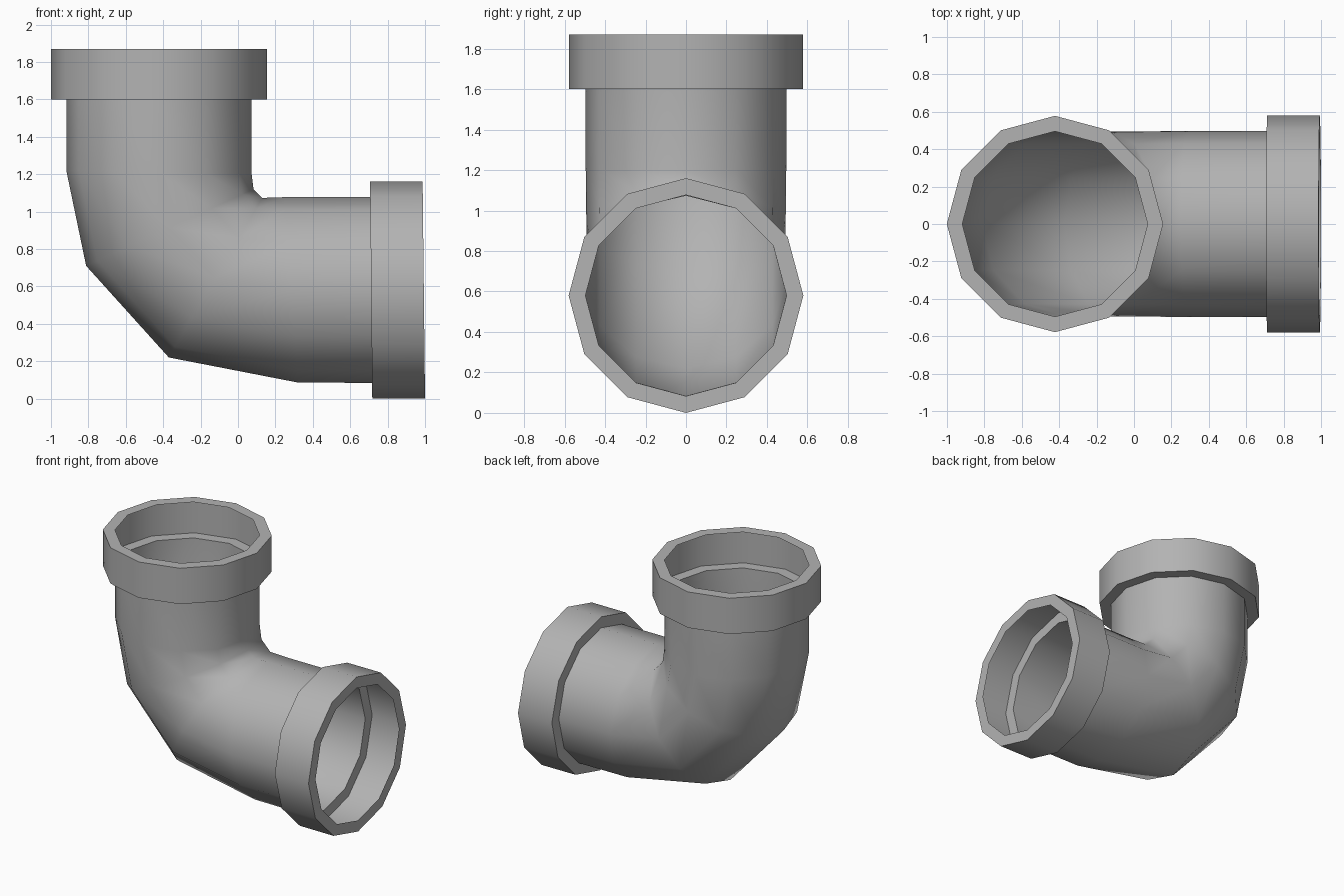
import bpy, bmesh, math
from mathutils import Vector

SIDES = 12

cube = bpy.data.objects.get("Cube")
if cube:
    bpy.data.objects.remove(cube, do_unlink=True)

grey = bpy.data.materials.new("pipe grey")
grey.use_nodes = True
colour = (0.45, 0.45, 0.45, 1)
grey.diffuse_color = colour
grey.node_tree.nodes["Principled BSDF"].inputs["Base Color"].default_value = colour


def loft(name, sections):
    """Skin round sections, each given by its outer-bend and inner-bend (x, z) points."""
    bm = bmesh.new()
    rings = []
    for (ax, az), (bx, bz) in sections:
        a, b = Vector((ax, 0, az)), Vector((bx, 0, bz))
        centre, spoke = (a + b) / 2, (b - a) / 2
        side = Vector((0, spoke.length, 0))
        angles = [math.tau * i / SIDES for i in range(SIDES)]
        rings.append([bm.verts.new(centre + spoke * math.cos(t) + side * math.sin(t))
                      for t in angles])
    for r, s in zip(rings, rings[1:]):
        for i in range(SIDES):
            j = (i + 1) % SIDES
            bm.faces.new((r[i], s[i], s[j], r[j]))
    bmesh.ops.recalc_face_normals(bm, faces=bm.faces)
    mesh = bpy.data.meshes.new(name)
    bm.to_mesh(mesh)
    bm.free()
    mesh.materials.append(grey)
    obj = bpy.data.objects.new(name, mesh)
    bpy.context.collection.objects.link(obj)
    bpy.ops.object.select_all(action='DESELECT')
    obj.select_set(True)
    bpy.context.view_layer.objects.active = obj
    bpy.ops.object.shade_smooth_by_angle(angle=math.radians(48))
    return obj


def scaled(section, factor):
    """Grow a section about its own centre."""
    a, b = Vector(section[0]), Vector(section[1])
    c = (a + b) / 2
    return tuple(c + (a - c) * factor), tuple(c + (b - c) * factor)


def collar(name, base, rim):
    """Hollow socket: flange at the base, outer wall, and a flat lip at the mouth."""
    loft(name, [base, scaled(base, 1.167), scaled(rim, 1.167), rim])


# Pipe cross-sections at both ends of each socket
top_base = ((-0.918, 1.6), (0.073, 1.6))
top_rim = ((-0.918, 1.87), (0.073, 1.87))
side_base = ((0.717, 0.084), (0.707, 1.077))
side_rim = ((0.999, 0.083), (0.988, 1.077))

# Bent pipe
loft("elbow_pipe", [
    top_base,
    ((-0.918, 1.22), (0.073, 1.2)),
    ((-0.812, 0.71), (0.083, 1.12)),
    ((-0.37, 0.22), (0.13, 1.073)),
    ((0.32, 0.086), (0.25, 1.077)),
    side_base,
])

# Sockets
collar("top_collar", top_base, top_rim)
collar("side_collar", side_base, side_rim)
